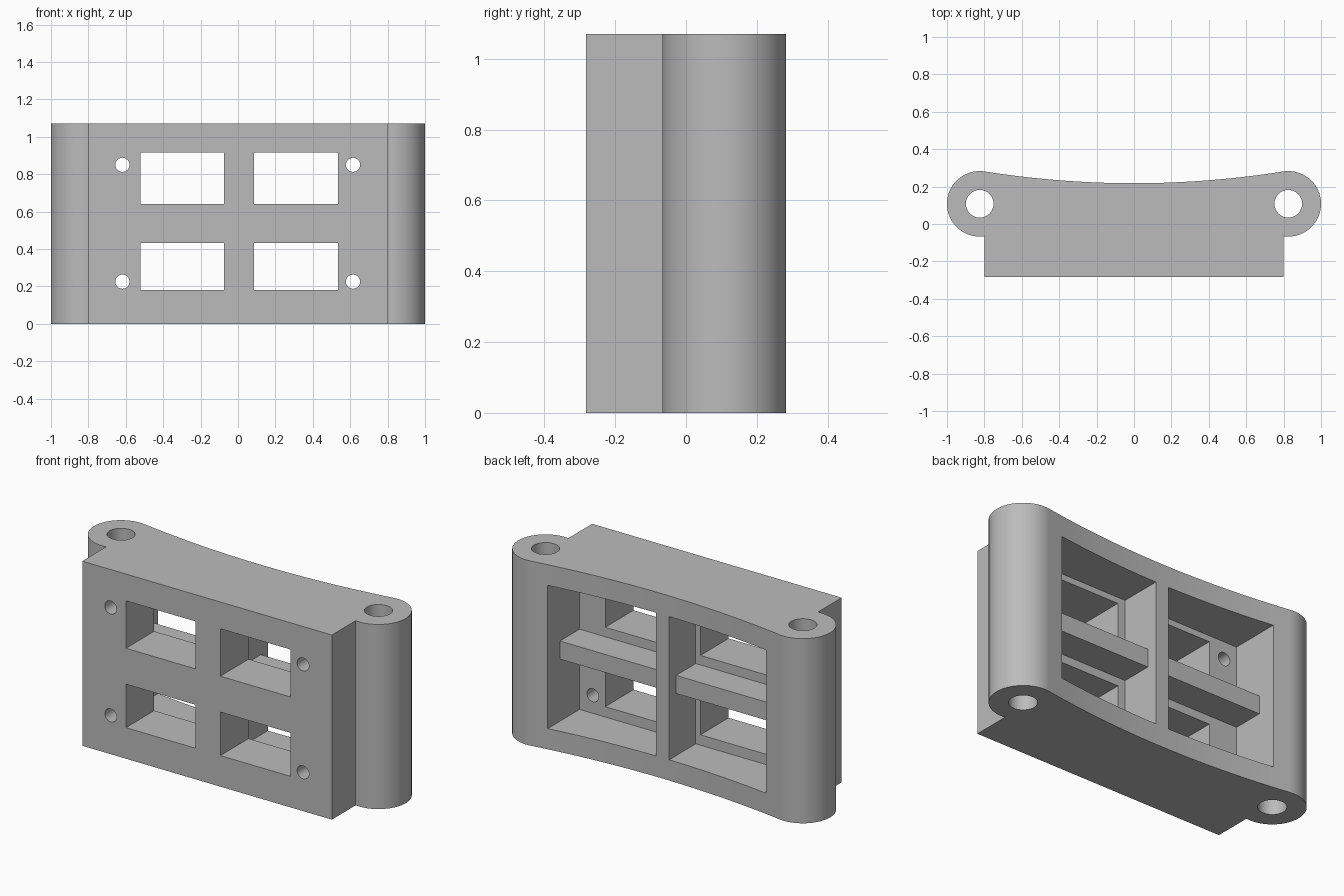
import bpy, bmesh, math
from mathutils import Vector

if "Cube" in bpy.data.objects:
    bpy.data.objects.remove(bpy.data.objects["Cube"])

HEIGHT = 1.07
EAR_X, EAR_Y, EAR_R = 0.825, 0.108, 0.175
FRONT_Y = -0.283

grey = bpy.data.materials.new("plain_grey")
grey.use_nodes = True
grey.diffuse_color = (0.5, 0.5, 0.5, 1)
grey.node_tree.nodes["Principled BSDF"].inputs["Base Color"].default_value = grey.diffuse_color


def prism(name, outline, axis, start, end):
    """Extrude a 2D outline along one axis (0=x, 1=y, 2=z)."""
    bm = bmesh.new()
    verts = []
    for p in outline:
        co = list(p)
        co.insert(axis, start)
        verts.append(bm.verts.new(co))
    face = bm.faces.new(verts)
    out = bmesh.ops.extrude_face_region(bm, geom=[face])
    step = Vector((0, 0, 0))
    step[axis] = end - start
    moved = [g for g in out["geom"] if isinstance(g, bmesh.types.BMVert)]
    bmesh.ops.translate(bm, verts=moved, vec=step)
    bmesh.ops.recalc_face_normals(bm, faces=bm.faces)
    mesh = bpy.data.meshes.new(name)
    bm.to_mesh(mesh)
    bm.free()
    mesh.materials.append(grey)
    obj = bpy.data.objects.new(name, mesh)
    bpy.context.collection.objects.link(obj)
    return obj


def arc(cx, cy, r, a0, a1, n):
    angles = [math.radians(a0 + (a1 - a0) * i / n) for i in range(n + 1)]
    return [(cx + r * math.cos(a), cy + r * math.sin(a)) for a in angles]


def circle(cx, cy, r, n=32):
    return arc(cx, cy, r, 0, 360, n)[:-1]


def rect(x0, x1, z0, z1):
    return [(x0, z0), (x1, z0), (x1, z1), (x0, z1)]


# Body outline: square front block, rounded ears, hollow curved back
half = [(0.8, FRONT_Y)] + arc(EAR_X, EAR_Y, EAR_R, -98.2, 99, 40)
edge_x, edge_y = half[-1]
back = []
for i in range(1, 32):
    x = edge_x * (1 - i / 16)
    back.append((x, 0.218 + (edge_y - 0.218) * (x / edge_x) ** 2))
outline = half + back + [(-x, y) for x, y in reversed(half)]
body = prism("bracket_body", outline, 2, 0, HEIGHT)

cutters = []

# Upright pin holes through the ears
for side in (-1, 1):
    cutters.append(prism("pin_hole_cutter", circle(side * EAR_X, EAR_Y, 0.074), 2, -0.1, HEIGHT + 0.1))

# Back pockets, each leaving a recessed middle shelf
pocket = [(-0.025, 0.12), (0.5, 0.12), (0.5, 0.95), (-0.025, 0.95),
          (-0.025, 0.585), (0.155, 0.585), (0.155, 0.48), (-0.025, 0.48)]
for x0, x1 in ((-0.7, -0.045), (0.038, 0.7)):
    cutters.append(prism("pocket_cutter", pocket, 0, x0, x1))

# Front windows and screw holes
for x0, x1 in ((-0.52, -0.075), (0.085, 0.535)):
    for z0, z1 in ((0.18, 0.432), (0.64, 0.915)):
        cutters.append(prism("window_cutter", rect(x0, x1, z0, z1), 1, -0.4, 0.05))
for x in (-0.618, 0.615):
    for z in (0.225, 0.85):
        cutters.append(prism("screw_hole_cutter", circle(x, z, 0.038, 24), 1, -0.4, 0.05))

# Cut every opening, then discard the cutters
bpy.ops.object.select_all(action="DESELECT")
bpy.context.view_layer.objects.active = body
body.select_set(True)
for cutter in cutters:
    cutter.hide_render = True
    mod = body.modifiers.new("cut", "BOOLEAN")
    mod.operation = "DIFFERENCE"
    mod.solver = "EXACT"
    mod.object = cutter
    bpy.ops.object.modifier_apply(modifier=mod.name)
    bpy.data.objects.remove(cutter)

bpy.ops.object.shade_smooth_by_angle(angle=math.radians(30))
